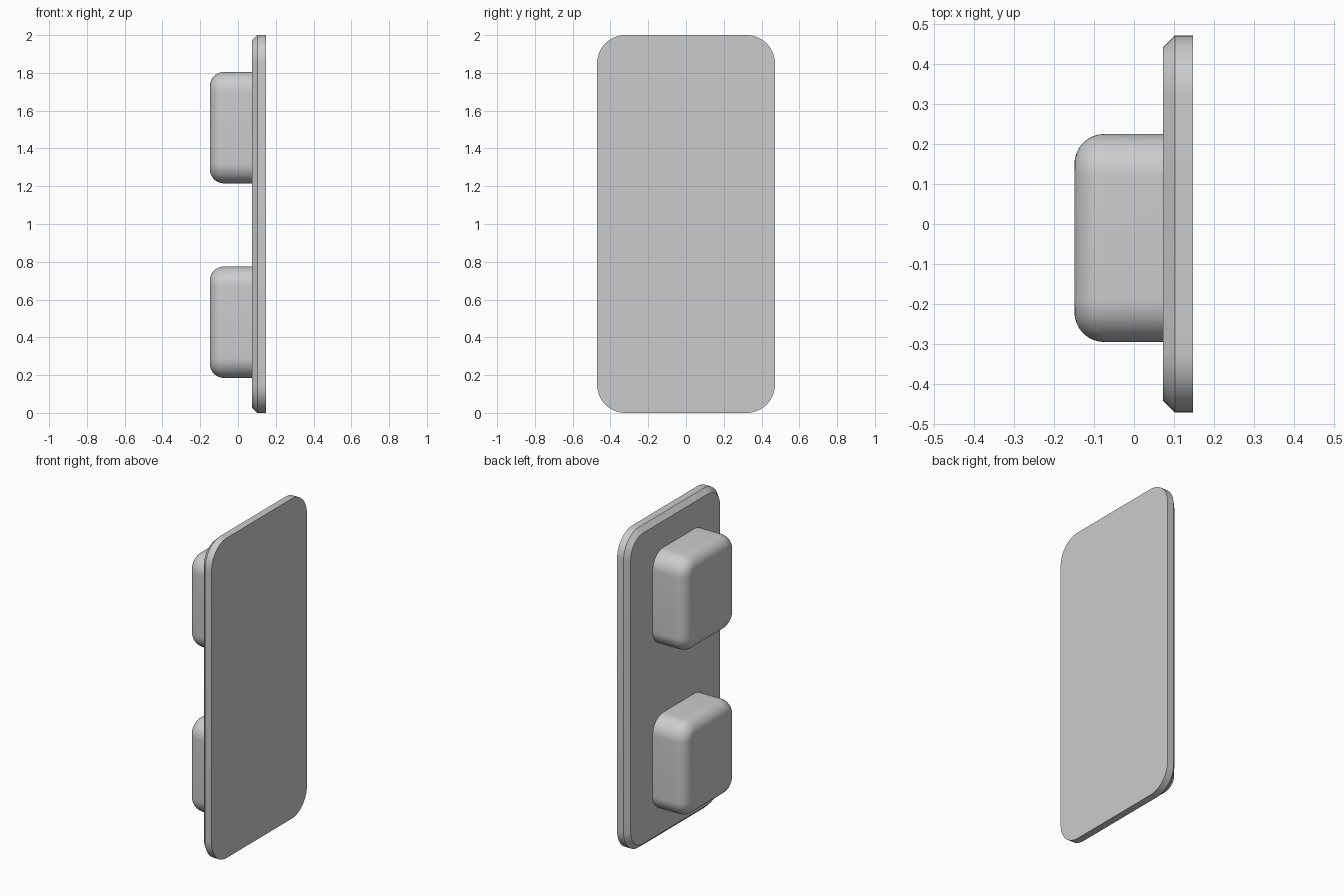
import bpy, bmesh
from math import sin, cos, pi

cube = bpy.data.objects.get("Cube")
if cube:
    bpy.data.objects.remove(cube, do_unlink=True)

grey = bpy.data.materials.new("plain grey")
grey.use_nodes = True
colour = (0.6, 0.6, 0.6, 1)
grey.diffuse_color = colour
grey.node_tree.nodes["Principled BSDF"].inputs["Base Color"].default_value = colour


def rounded_rect(bm, x, cy, cz, half_y, half_z, radius, steps=12):
    """Ring of vertices in the YZ plane with round corners."""
    ring = []
    for k, (sy, sz) in enumerate([(1, 1), (-1, 1), (-1, -1), (1, -1)]):
        for i in range(steps + 1):
            a = (k + i / steps) * pi / 2
            ring.append(bm.verts.new((x,
                                      cy + sy * (half_y - radius) + radius * cos(a),
                                      cz + sz * (half_z - radius) + radius * sin(a))))
    return ring


def loft(name, cy, cz, half_y, half_z, radius, sections, angle):
    """Closed solid through (x, inset) sections."""
    bm = bmesh.new()
    rings = [rounded_rect(bm, x, cy, cz, half_y - d, half_z - d, radius - d)
             for x, d in sections]
    for a, b in zip(rings, rings[1:]):
        for i in range(len(a)):
            j = (i + 1) % len(a)
            bm.faces.new((a[i], a[j], b[j], b[i]))
    bm.faces.new(rings[0])
    bm.faces.new(rings[-1])
    bmesh.ops.recalc_face_normals(bm, faces=bm.faces)
    mesh = bpy.data.meshes.new(name)
    bm.to_mesh(mesh)
    bm.free()
    mesh.materials.append(grey)
    ob = bpy.data.objects.new(name, mesh)
    bpy.context.collection.objects.link(ob)
    bpy.ops.object.select_all(action="DESELECT")
    ob.select_set(True)
    bpy.context.view_layer.objects.active = ob
    bpy.ops.object.shade_smooth_by_angle(angle=angle)


# Plate with a chamfer around its block side
loft("plate", 0, 1, 0.471, 1, 0.15,
     [(0.147, 0), (0.102, 0), (0.073, 0.029)], pi / 6)

# Two blocks with filleted outer edges
fillet = 0.075
sections = [(0.075, 0)] + [(-0.074 - fillet * sin(i * pi / 16), fillet * (1 - cos(i * pi / 16)))
                           for i in range(9)]
for name, z in (("lower_block", 0.48), ("upper_block", 1.51)):
    loft(name, -0.035, z, 0.26, 0.295, 0.105, sections, pi / 6)
